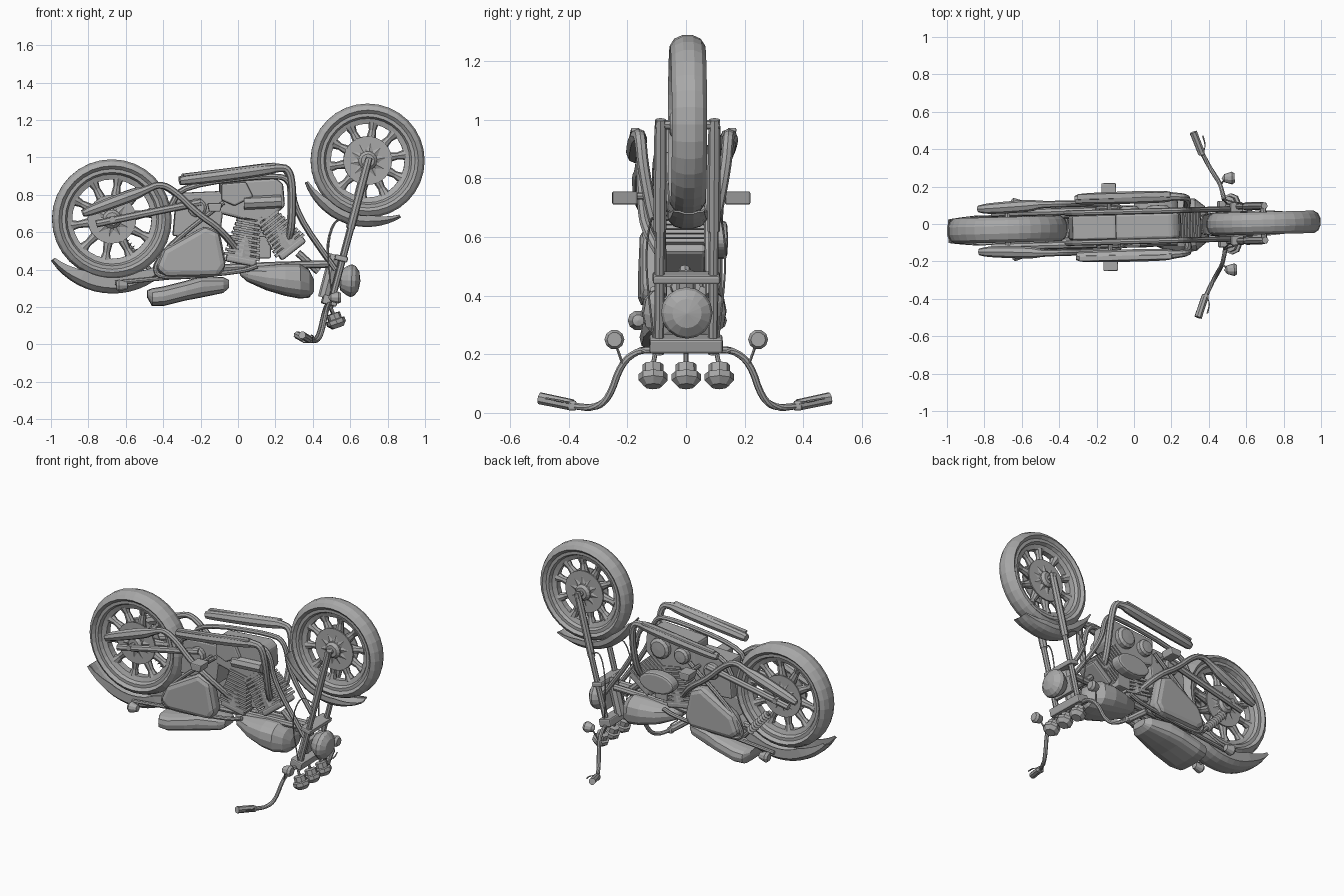
import bpy, bmesh
from math import sin, cos, pi, radians
from mathutils import Vector, Matrix

cube = bpy.data.objects.get("Cube")
if cube:
    bpy.data.objects.remove(cube)

grey = bpy.data.materials.new("plain_grey")
grey.use_nodes = True
grey.diffuse_color = (.4, .4, .4, 1)
grey.node_tree.nodes["Principled BSDF"].inputs["Base Color"].default_value = (.4, .4, .4, 1)

# The whole machine stands with a very slight yaw
YAW = Matrix.Translation((0, -.013, 0)) @ Matrix.Rotation(.026, 4, 'Z')


def finish(name, bm, mirror=False, bevel=0, thick=0):
    """Turn a bmesh into an object; mirror copies it to the other side."""
    bmesh.ops.remove_doubles(bm, verts=bm.verts, dist=.0002)
    bmesh.ops.recalc_face_normals(bm, faces=bm.faces)
    me = bpy.data.meshes.new(name)
    bm.to_mesh(me)
    bm.free()
    me.materials.append(grey)
    ob = bpy.data.objects.new(name, me)
    bpy.context.collection.objects.link(ob)
    ob.matrix_world = YAW
    if thick:
        ob.modifiers.new("Thickness", 'SOLIDIFY').thickness = thick
    if bevel:
        mod = ob.modifiers.new("Bevel", 'BEVEL')
        mod.width, mod.segments = bevel, 2
    if mirror:
        mod = ob.modifiers.new("Mirror", 'MIRROR')
        mod.use_axis = (False, True, False)
        mod.use_mirror_merge = False


def skin(bm, rings, wrap_rings=False, wrap=True, caps=False):
    """Bridge a list of equally long rings of points."""
    vs = [[bm.verts.new(p) for p in ring] for ring in rings]
    m, n = len(vs), len(vs[0])
    for i in range(m if wrap_rings else m - 1):
        for j in range(n if wrap else n - 1):
            a, b = vs[i], vs[(i + 1) % m]
            k = (j + 1) % n
            bm.faces.new((a[j], a[k], b[k], b[j]))
    if caps:
        bm.faces.new(vs[0])
        bm.faces.new(vs[-1])


def lathe(name, prof, origin, axis=(0, 1, 0), n=32, closed=False, mirror=False):
    """Revolve (radius, height) points about an axis."""
    bm = bmesh.new()
    rot = Vector(axis).to_track_quat('Y', 'Z').to_matrix()
    rings = [[rot @ Vector((r * cos(2 * pi * i / n), h, r * sin(2 * pi * i / n))) + Vector(origin)
              for r, h in prof] for i in range(n)]
    skin(bm, rings, wrap_rings=True, wrap=closed)
    finish(name, bm, mirror)


def tube(name, pts, r, mirror=False, sides=8, rounds=2):
    """Sweep a circle along (x, y, z[, radius]) points with softened corners."""
    path = [Vector((*p[:3], p[3] if len(p) > 3 else r)) for p in pts]
    for _ in range(rounds if len(path) > 2 else 0):
        new = [path[0]]
        for a, b in zip(path, path[1:]):
            new += [a.lerp(b, .25), a.lerp(b, .75)]
        path = new + [path[-1]]
    rings = []
    for i, p in enumerate(path):
        d = (path[min(i + 1, len(path) - 1)] - path[max(i - 1, 0)]).to_3d().normalized()
        u = d.cross(Vector((0, 1, 0)))
        if u.length < .3:
            u = d.cross(Vector((1, 0, 0)))
        u.normalize()
        v = d.cross(u)
        rings.append([p.to_3d() + (u * cos(a) + v * sin(a)) * p[3]
                      for a in (2 * pi * k / sides for k in range(sides))])
    bm = bmesh.new()
    skin(bm, rings, caps=True)
    finish(name, bm, mirror)


def side_tube(name, y, pts, r):
    tube(name, [(x, y, z) for x, z in pts], r, mirror=True)


def plate(name, outline, y0, y1, bevel=.01, mirror=False):
    """Extrude an (x, z) outline from y0 to y1."""
    bm = bmesh.new()
    skin(bm, [[(x, y, z) for x, z in outline] for y in (y0, y1)], caps=True)
    finish(name, bm, mirror, bevel)


def loft(name, sections, power=.65, n=16):
    """Hull along x from (x, z low, z high, half width) sections."""
    def se(t):
        return abs(t) ** power * (1 if t > 0 else -1)
    rings = [[(x, w * se(cos(2 * pi * k / n)), (lo + hi) / 2 + (hi - lo) / 2 * se(sin(2 * pi * k / n)))
              for k in range(n)] for x, lo, hi, w in sections]
    bm = bmesh.new()
    skin(bm, rings, caps=True)
    finish(name, bm)


def box(name, c, size, tilt=0, bevel=.008, mirror=False):
    bm = bmesh.new()
    bmesh.ops.create_cube(bm, size=1, matrix=Matrix.Translation(c) @ Matrix.Rotation(tilt, 4, 'Y')
                          @ Matrix.Diagonal((*size, 1)))
    finish(name, bm, mirror, bevel)


def wheel(side, x, z, R, w):
    """Tyre, rim, hub, brake discs and ten flared spokes."""
    c = (x, 0, z)
    half = [(R - .055, w * .7), (R - .035, w), (R - .012, w * .75), (R, w * .3)]
    lathe(side + "_tyre", half + [(r, -h) for r, h in reversed(half)], c, closed=True)
    rim = [(R - .05, w * .75), (R - .07, w * .75), (R - .08, w * .45), (R - .108, w * .3)]
    lathe(side + "_rim", rim + [(r, -h) for r, h in reversed(rim)], c, closed=True)
    lathe(side + "_hub", [(0, -.06), (.035, -.06), (.05, -.045), (.05, .045), (.035, .06), (0, .06)], c, n=16)
    lathe(side + "_brake_disc", [(.04, .022), (.13, .022), (.13, .03), (.04, .03)], c,
          closed=True, mirror=True)
    for i in range(10):
        a = 2 * pi * (i + .25) / 10
        tube(side + "_spoke", [(x + r * cos(a), 0, z + r * sin(a), t) for r, t in
                               ((.03, .042), (.12, .026), (R - .14, .019), (R - .1, .03))], .02, rounds=0)
    tube(side + "_axle", [(x, -.11, z), (x, .11, z)], .016)


def fender(name, x, z, R, drop, w, a0, a1, n=16):
    """U-shaped guard whose sides taper towards both ends."""
    rings = []
    for i in range(n + 1):
        a = radians(a0 + (a1 - a0) * i / n)
        f = min(1, .3 + sin(pi * i / n))
        g = w * (.7 + .3 * f)
        half = [(R - drop * f, g), (R - .03 * f, g), (R - .008, g * .7), (R, g * .3)]
        rings.append([(x + r * cos(a), y, z + r * sin(a))
                      for r, y in half + [(r, -y) for r, y in reversed(half)]])
    bm = bmesh.new()
    skin(bm, rings, wrap=False)
    finish(name, bm, thick=.006)


wheel("front", .693, .983, .305, .06)
wheel("rear", -.675, .67, .32, .068)
fender("front_fender", .69, .98, .352, .06, .067, 199, 301)
fender("rear_fender", -.67, .67, .398, .085, .08, 214, 325)

# Fork, yokes and steering head
tube("fork_slider", [(.7, .092, 1, .018), (.685, .092, .95, .022), (.6, .092, .62, .022)], .022, True)
tube("fork_tube", [(.61, .092, .65), (.49, .092, .2)], .017, True)
box("lower_yoke", (.55, 0, .46), (.07, .23, .03), .25)
box("upper_yoke", (.49, 0, .235), (.08, .25, .05), .25)
tube("steering_head", [(.52, 0, .48), (.46, 0, .25)], .033)
lathe("headlight", [(0, .09), (.05, .082), (.08, .06), (.088, .04), (.08, .02), (.055, -.015), (0, -.03)],
      (.565, 0, .343), (1, 0, -.05), 16)
box("headlight_bracket", (.53, 0, .34), (.03, .15, .1), .25)
tube("brake_cable", [(.6, .1, .64), (.52, .12, .68), (.47, .14, .52), (.5, .11, .25)], .004, True, 6)
tube("horn", [(.32, 0, .49), (.43, 0, .39)], .02)

# Handlebar, controls, small lamps and gauges
tube("handlebar", [(.49, 0, .215), (.49, .1, .215), (.48, .16, .215), (.465, .22, .17), (.44, .26, .05),
                   (.41, .31, .015), (.37, .39, .025)], .012, True)
tube("grip", [(.37, .385, .027, .02), (.33, .495, .05, .021)], .02, True)
tube("lever", [(.375, .38, .03), (.395, .42, .04), (.38, .475, .05)], .004, True, 6)
box("switch_block", (.37, .385, .025), (.035, .03, .035), mirror=True)
lathe("front_indicator", [(0, .035), (.025, .035), (.034, .02), (.022, -.02), (0, -.035)],
      (.51, .245, .25), (1, 0, 0), 10, mirror=True)
tube("indicator_stem", [(.5, .245, .25), (.47, .215, .165)], .005, True, 6)
for y in (-.113, 0, .113):
    lathe("gauge", [(0, -.042), (.03, -.042), (.05, -.02), (.05, .002), (.036, .006), (.036, .036), (0, .04)],
          (.52, y, .13), (-.35, 0, 1), 8)
    tube("gauge_stem", [(.51, y, .16), (.485, y * .9, .22)], .008)

# Tank, seat and side covers
loft("fuel_tank", [(.01, .37, .405, .03), (.05, .335, .415, .08), (.15, .29, .425, .125), (.25, .26, .435, .145),
                   (.33, .245, .435, .14), (.38, .25, .4, .1), (.405, .28, .35, .05)], .75)
loft("seat", [(-.485, .25, .29, .08), (-.46, .205, .3, .125), (-.4, .205, .31, .135), (-.28, .235, .34, .13),
              (-.2, .25, .365, .115), (-.08, .275, .36, .08), (-.05, .3, .345, .05)])
cover = [(-.18, .635), (-.1, .6), (-.065, .42), (-.1, .365), (-.39, .36), (-.445, .405), (-.4, .51)]
plate("side_cover", cover, .05, .14, .03, True)

# Frame
side_tube("cradle_tube", .08, [(-.36, .74), (-.3, .85), (.2, .91), (.285, .87), (.31, .7), (.52, .4)], .015)
side_tube("rear_frame_tube", .1, [(-.08, .76), (-.36, .54), (-.46, .4), (-.4, .35), (.02, .39), (.1, .42)], .013)
side_tube("backbone", .03, [(-.42, .39), (.1, .42), (.48, .43)], .02)
side_tube("swingarm", .09, [(-.76, .645), (-.45, .71), (-.2, .76)], .02)
side_tube("fender_strut", .09, [(-.66, .33), (-.5, .345), (-.35, .36)], .012)
lathe("rear_indicator", [(0, -.035), (.022, -.035), (.034, -.02), (.02, .025), (0, .03)],
      (-.62, .135, .315), (1, 0, 0), 10, mirror=True)
tube("rear_indicator_stem", [(-.62, .08, .33), (-.62, .135, .32)], .008, True)

# Shock absorber with coil rings, left side only
bottom, top = Vector((-.63, .09, .58)), Vector((-.45, .09, .38))
tube("shock_rod", [bottom, top], .012)
for i in range(9):
    lathe("shock_coil", [(.01, -.005), (.027, 0), (.01, .005)], bottom.lerp(top, .1 + i * .08),
          top - bottom, 10)

# Engine and gearbox
plate("gearbox", [(-.35, .58), (-.1, .56), (-.07, .8), (-.1, .82), (-.33, .81)], -.065, .065)
plate("crankcase", [(-.1, .7), (.02, .67), (.16, .66), (.25, .74), (.24, .86), (.2, .89), (-.1, .87)],
      -.07, .07, .015)
for x, z, r in ((.13, .79, .065), (-.02, .78, .05)):
    lathe("left_engine_cover", [(r, .06), (r, .095), (r * .75, .108), (0, .11)], (x, 0, z), n=14)
plate("right_engine_cover", [(-.09, .86), (.04, .87), (.08, .79), (-.02, .74), (-.09, .77)], -.09, -.06)
tube("right_engine_barrel", [(.03, -.075, .755), (.23, -.075, .765)], .035)
lathe("gearbox_cover", [(.05, .06), (.05, .09), (.037, .1), (0, .1)], (-.22, 0, .73), n=14, mirror=True)


def cylinder(name, base, end):
    """Tapering stack of cooling fins around a barrel, closed by a head."""
    a, b = Vector(base), Vector(end)
    d = b - a
    rot = d.to_track_quat('Z', 'Y').to_matrix().to_4x4()

    def slab(bm, t, size):
        bmesh.ops.create_cube(bm, size=1, matrix=Matrix.Translation(a + d * t) @ rot
                              @ Matrix.Diagonal((*size, 1)))
    fins, head = bmesh.new(), bmesh.new()
    for i in range(10):
        slab(fins, i / 9, (.15, .12 + .008 * i, .015))
    finish(name + "_fins", fins)
    slab(head, 1.1, (.14, .165, .04))
    finish(name + "_head", head, bevel=.012)
    tube(name + "_barrel", [(*a, .058), (*b, .08)], .06, sides=12)


cylinder("rear_cylinder", (.06, 0, .68), (.02, 0, .47))
cylinder("front_cylinder", (.15, 0, .69), (.275, 0, .53))

# Air cleaner on the left side only
oval = [(.12 + .12 * cos(pi * k / 8), .59 + .065 * sin(pi * k / 8)) for k in range(16)]
plate("air_cleaner", oval, .08, .15, .015)
box("carburettor", (.13, .03, .52), (.09, .1, .12))

# Exhausts on both sides
tube("upper_exhaust", [(-.31, .15, .875, .022), (-.28, .155, .88, .03), (0, .155, .915, .034), (.17, .155, .94, .032),
                       (.21, .155, .945, .022), (.27, .15, .94, .02), (.29, .14, .83, .02), (.285, .1, .63, .02),
                       (.27, .05, .56, .02)], .02, True)
tube("lower_exhaust", [(-.83, .115, .7, .018), (-.78, .115, .72, .03), (-.55, .125, .805, .034), (-.5, .13, .825, .02),
                       (-.42, .13, .86, .018), (-.34, .13, .82, .018), (-.22, .13, .7, .018), (-.1, .12, .62, .018),
                       (0, .05, .5, .018)], .02, True)
box("heat_shield", (-.05, .165, .935), (.5, .03, .015), -.12, .005, True)

# Foot pegs
tube("peg_rod", [(-.13, .07, .74), (-.13, .17, .74)], .012, True)
plate("foot_peg", [(-.17, .755), (-.09, .755), (-.1, .71), (-.16, .71)], .15, .235, .006, True)
